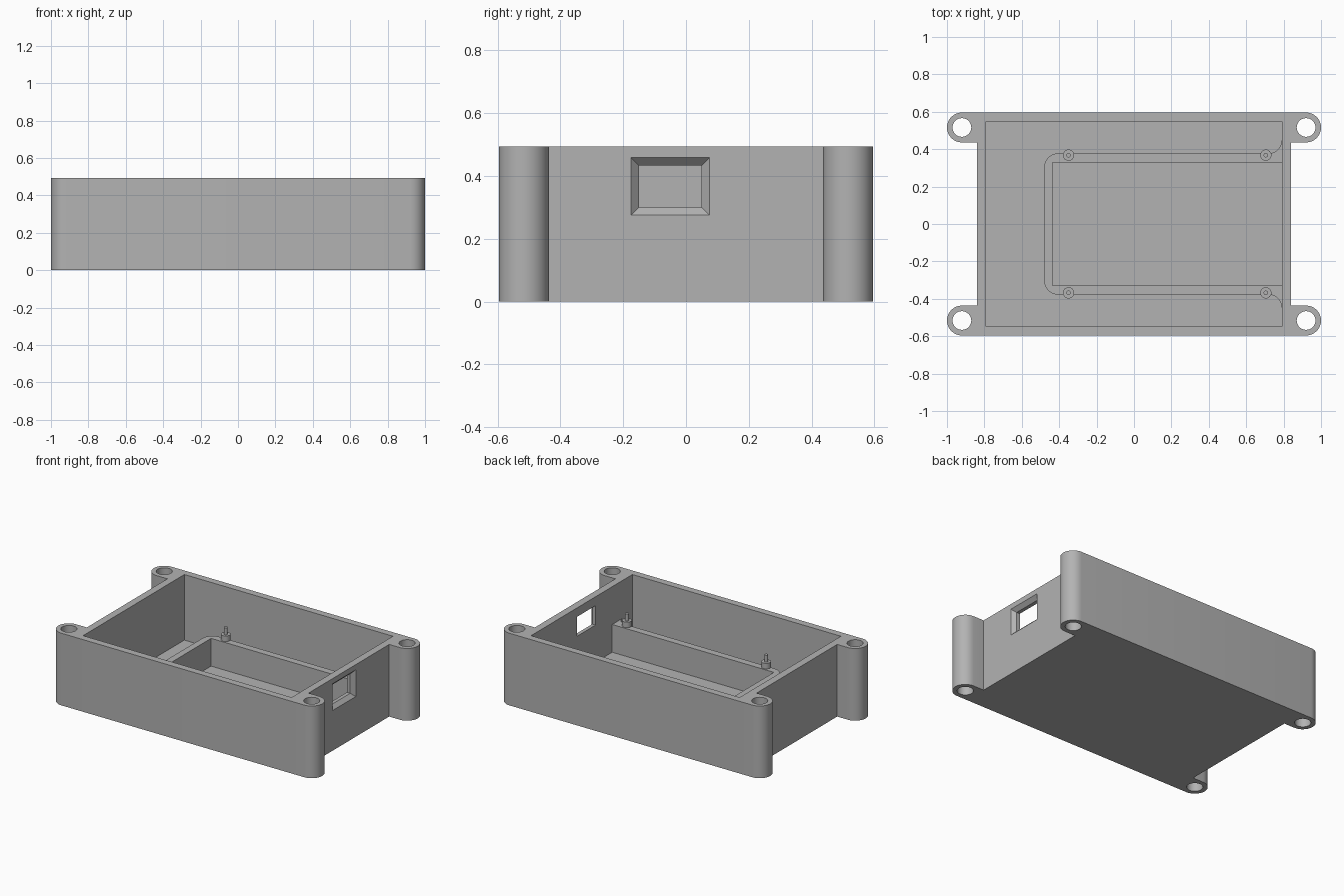
import bpy, bmesh
from math import pi, sin, cos, radians

if "Cube" in bpy.data.objects:
    bpy.data.objects.remove(bpy.data.objects["Cube"])

H = 0.494        # case height
FLOOR = 0.045    # floor thickness
RAIL = 0.235     # top of the inner rail

grey = bpy.data.materials.new("plain grey")
grey.diffuse_color = (0.45, 0.45, 0.45, 1)
grey.use_nodes = True
grey.node_tree.nodes["Principled BSDF"].inputs["Base Color"].default_value = grey.diffuse_color


def arc(cx, cy, r, a0, a1, n=16):
    return [(cx + r * cos(radians(a0 + (a1 - a0) * i / n)),
             cy + r * sin(radians(a0 + (a1 - a0) * i / n))) for i in range(n + 1)]


def rect(x0, x1, y0, y1):
    return [(x0, y0), (x1, y0), (x1, y1), (x0, y1)]


def circle(cx, cy, r, n=32):
    return arc(cx, cy, r, 0, 360 - 360 / n, n - 1)


def loft(name, lower, upper):
    """Closed solid between two matching 3D loops."""
    bm = bmesh.new()
    a = [bm.verts.new(p) for p in lower]
    b = [bm.verts.new(p) for p in upper]
    bm.faces.new(a)
    bm.faces.new(b)
    for i in range(len(a)):
        j = (i + 1) % len(a)
        bm.faces.new((a[i], a[j], b[j], b[i]))
    bmesh.ops.recalc_face_normals(bm, faces=bm.faces)
    mesh = bpy.data.meshes.new(name)
    bm.to_mesh(mesh)
    bm.free()
    mesh.materials.append(grey)
    ob = bpy.data.objects.new(name, mesh)
    bpy.context.collection.objects.link(ob)
    return ob


def prism(name, outline, z0, z1):
    return loft(name, [(x, y, z0) for x, y in outline], [(x, y, z1) for x, y in outline])


def activate(ob):
    bpy.ops.object.select_all(action='DESELECT')
    ob.select_set(True)
    bpy.context.view_layer.objects.active = ob


def cut(ob, cutter):
    activate(ob)
    m = ob.modifiers.new("cut", 'BOOLEAN')
    m.operation, m.solver, m.object = 'DIFFERENCE', 'EXACT', cutter
    bpy.ops.object.modifier_apply(modifier=m.name)
    bpy.data.objects.remove(cutter)


def smooth(ob):
    activate(ob)
    bpy.ops.object.shade_smooth_by_angle(angle=radians(30))


# Case: rectangular body with four rounded mounting ears
EX, EY, ER = 0.92, 0.516, 0.08
BX, BY = 0.84, EY + ER
outline = (arc(EX, -EY, ER, -90, 90) + [(BX, -EY + ER), (BX, EY - ER)]
           + arc(EX, EY, ER, -90, 90))
outline += [(-x, -y) for x, y in outline]
case = prism("case", outline, 0, H)

# Main cavity and ear holes
cut(case, prism("cavity", rect(-0.79, 0.79, -0.548, 0.548), FLOOR, H + 0.1))
for sx in (-1, 1):
    for sy in (-1, 1):
        cut(case, prism("ear_hole", circle(sx * EX, sy * EY, 0.05), -0.1, H + 0.1))


# Side port: straight opening with a chamfered outer rim
def port_loop(x, g):
    return [(x, y, z) for y, z in rect(-0.15 - g, 0.05 + g, 0.30 - g, 0.433 + g)]


cut(case, loft("port", port_loop(0.7, 0), port_loop(0.9, 0)))
cut(case, loft("port_chamfer", port_loop(0.805, -0.01), port_loop(0.85, 0.035)))
smooth(case)

# Inner rail: U-shaped wall, rounded outside and flared into the side wall
WX, RO, RI = 0.79, 0.378, 0.33
half = arc(WX - 0.07, RO + 0.07, 0.07, 0, -90, 10) + arc(-0.405, RO - 0.075, 0.075, 90, 180, 10)
rail = half + [(x, -y) for x, y in reversed(half)]
rail += [(WX, -RI), (-0.435, -RI), (-0.435, RI), (WX, RI)]
smooth(prism("inner_rail", rail, FLOOR, RAIL))

# Board posts: wide standoff with a thin locating pin
for x in (-0.35, 0.705):
    for y in (-0.368, 0.368):
        smooth(prism("standoff", circle(x, y, 0.03, 24), RAIL, RAIL + 0.038))
        smooth(prism("locating_pin", circle(x, y, 0.012, 16), RAIL + 0.038, 0.32))
